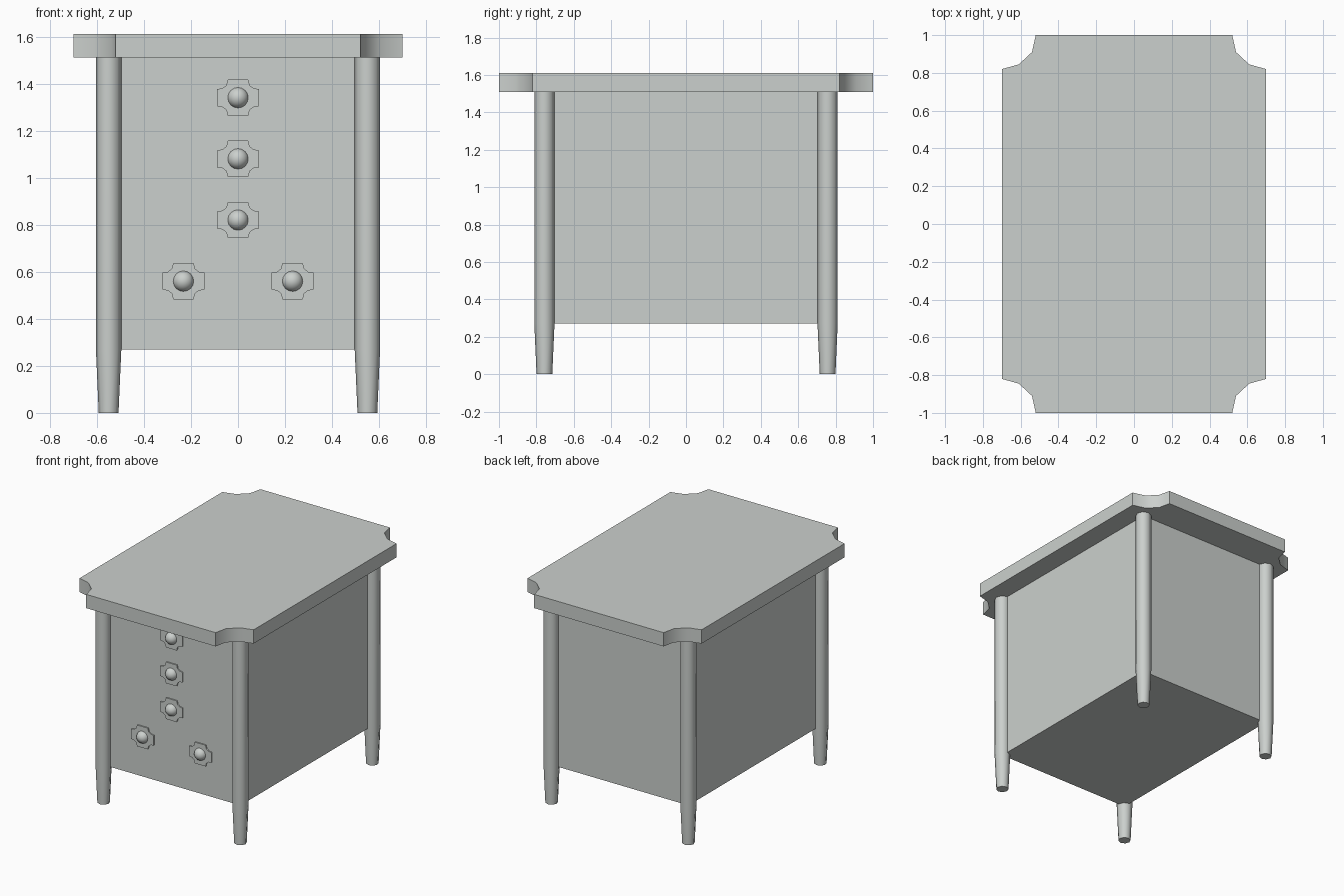
import bpy, bmesh, math
from mathutils import Matrix

cube = bpy.data.objects.get("Cube")
if cube:
    bpy.data.objects.remove(cube, do_unlink=True)

grey = bpy.data.materials.new("pale_grey")
grey.use_nodes = True
colour = (0.60, 0.63, 0.61, 1)
grey.diffuse_color = colour
grey.node_tree.nodes["Principled BSDF"].inputs["Base Color"].default_value = colour

LEG_X, LEG_Y = 0.55, 0.757
TOP_Z, BODY_Z = 1.51, 0.27


def finish(name, bm, smooth=None):
    """Turn a bmesh into a named, coloured object."""
    bmesh.ops.recalc_face_normals(bm, faces=bm.faces)
    mesh = bpy.data.meshes.new(name)
    bm.to_mesh(mesh)
    bm.free()
    mesh.materials.append(grey)
    obj = bpy.data.objects.new(name, mesh)
    bpy.context.collection.objects.link(obj)
    if smooth:
        bpy.ops.object.select_all(action="DESELECT")
        obj.select_set(True)
        bpy.context.view_layer.objects.active = obj
        bpy.ops.object.shade_smooth_by_angle(angle=math.radians(smooth))
    return obj


def notched_slab(name, corner, depth, matrix):
    """Extrude an outline made by mirroring one scooped corner."""
    right = corner + [(x, -y) for x, y in reversed(corner)]
    outline = right + [(-x, -y) for x, y in right]
    bm = bmesh.new()
    face = bm.faces.new([bm.verts.new((x, y, 0)) for x, y in outline])
    ext = bmesh.ops.extrude_face_region(bm, geom=[face])
    verts = [v for v in ext["geom"] if isinstance(v, bmesh.types.BMVert)]
    bmesh.ops.translate(bm, verts=verts, vec=(0, 0, depth))
    bm.transform(matrix)
    return finish(name, bm, 35)


# Table top with scooped corners
notched_slab("table_top", [(0.52, 1.0), (0.54, 0.91), (0.61, 0.845), (0.70, 0.82)],
             0.10, Matrix.Translation((0, 0, TOP_Z)))

# Cabinet body, its corners buried in the legs
bm = bmesh.new()
bmesh.ops.create_cube(bm, size=1)
bm.transform(Matrix.Translation((0, 0, (TOP_Z + BODY_Z) / 2))
             @ Matrix.Diagonal((2 * LEG_X, 2 * LEG_Y, TOP_Z - BODY_Z, 1)))
finish("cabinet_body", bm)


# Legs: straight posts with tapered feet
def leg(name, x, y, sides=8):
    bm = bmesh.new()
    rings = []
    for radius, z in ((0.042, 0), (0.054, BODY_Z), (0.054, TOP_Z)):
        rings.append([bm.verts.new((x + radius * math.cos(i * math.tau / sides),
                                    y + radius * math.sin(i * math.tau / sides), z))
                      for i in range(sides)])
    for low, high in zip(rings, rings[1:]):
        for i in range(sides):
            j = (i + 1) % sides
            bm.faces.new((low[i], low[j], high[j], high[i]))
    bm.faces.new(rings[0])
    bm.faces.new(rings[-1])
    finish(name, bm, 60)


for end, sy in (("front", -1), ("back", 1)):
    for side, sx in (("right", -1), ("left", 1)):
        leg(f"{end}_{side}_leg", sx * LEG_X, sy * LEG_Y)

# Drawer pulls: a scooped plate with a round knob
PLATE = [(0.043, 0.077), (0.050, 0.052), (0.066, 0.040), (0.090, 0.036)]
PULLS = [("top", 0, 1.34), ("upper", 0, 1.08), ("middle", 0, 0.82),
         ("lower_right", -0.232, 0.56), ("lower_left", 0.232, 0.56)]
for name, x, z in PULLS:
    place = Matrix.Translation((x, -LEG_Y, z)) @ Matrix.Rotation(math.pi / 2, 4, "X")
    notched_slab(name + "_pull_plate", PLATE, 0.009, place)
    bm = bmesh.new()
    bmesh.ops.create_uvsphere(bm, u_segments=16, v_segments=10, radius=0.045)
    bm.transform(place)
    finish(name + "_knob", bm, 60)
